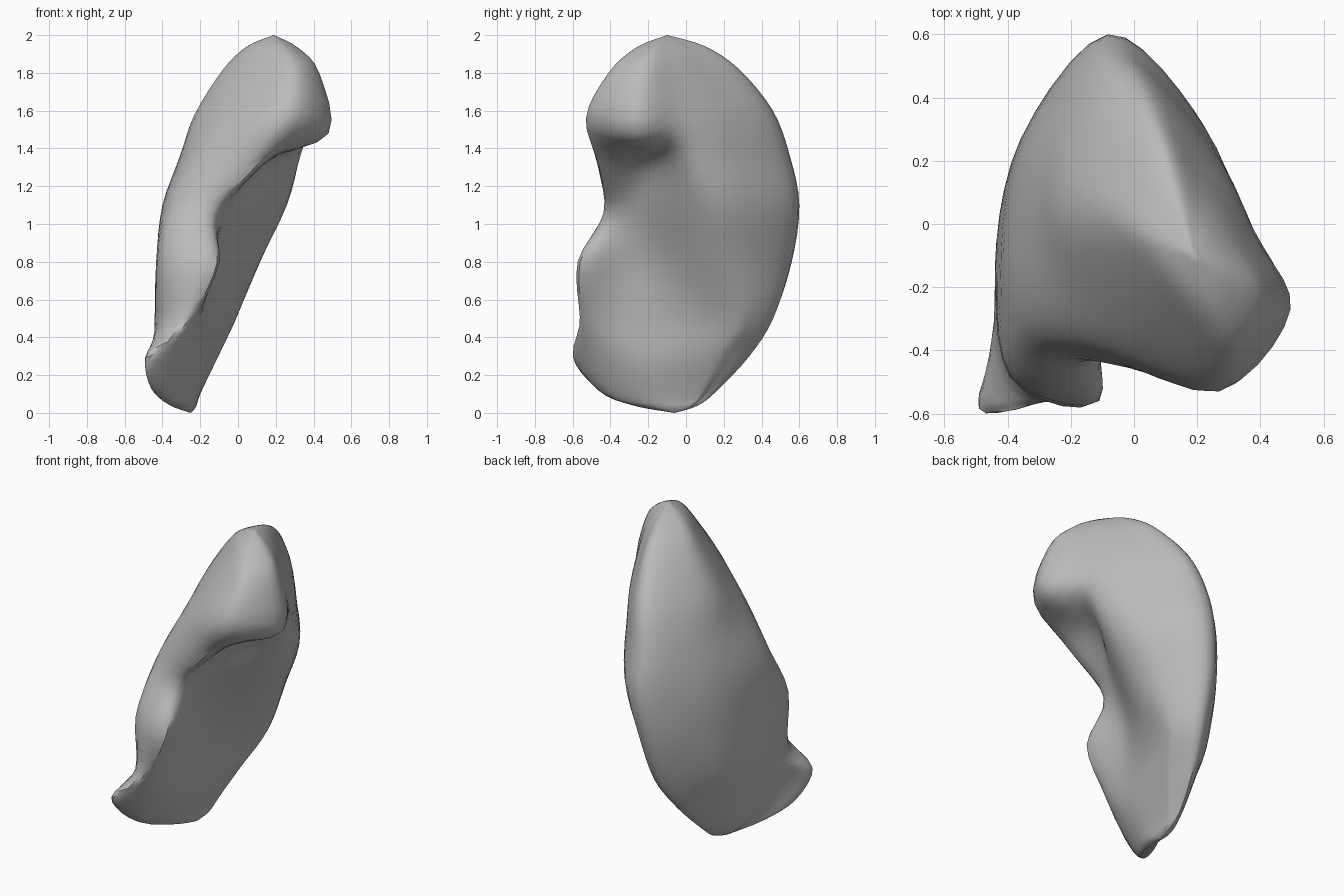
import bpy, bmesh, math
from mathutils import Vector

cube = bpy.data.objects.get("Cube")
if cube:
    bpy.data.objects.remove(cube, do_unlink=True)

STEPS_AROUND = 5
STEPS_UP = 4


def rail(*points):
    """Guide line running up the body from the lower end to the upper end."""
    return [Vector(p) for p in points]


def spline(a, b, c, d, t):
    """Smooth interpolation between b and c."""
    return 0.5 * (2 * b + (c - a) * t + (2 * a - 5 * b + 4 * c - d) * t ** 2
                  + (3 * b - a - 3 * c + d) * t ** 3)


def between(first, second, bulge, power):
    """Rail halfway between two others, pushed outward in the middle."""
    result = []
    for i, (p, q) in enumerate(zip(first, second)):
        swell = math.sin(math.pi * (i + 1) / (len(first) + 1)) ** power
        result.append((p + q) / 2 + Vector(bulge) * swell)
    return result


def cap_ring(ring, pole, width):
    """Rounded ring between an end ring and its pole."""
    scale = Vector((width, width, 0.33))
    return [pole + Vector([a * b for a, b in zip(p - pole, scale)]) for p in ring]


def smooth_ring(ring):
    """Closed smooth outline through the rail points."""
    n = len(ring)
    return [spline(ring[i - 1], ring[i], ring[(i + 1) % n], ring[(i + 2) % n], s / STEPS_AROUND)
            for i in range(n) for s in range(STEPS_AROUND)]


# Convex outer wall
outer_wall = rail((-.37, -.25, .13), (-.42, -.3, .32), (-.44, -.15, .5), (-.43, -.1, .8),
                  (-.4, -.08, 1.1), (-.3, -.05, 1.37), (-.22, -.03, 1.58), (-.07, -.02, 1.82))
# Front edge, with the small pointed corner near the bottom
front_lip = rail((-.46, -.46, .13), (-.49, -.585, .29), (-.4, -.47, .45), (-.39, -.48, .8),
                 (-.34, -.36, 1.1), (-.19, -.36, 1.35), (-.01, -.37, 1.58), (.1, -.27, 1.82))
front_rim = rail((-.36, -.42, .11), (-.31, -.53, .36), (-.23, -.55, .52), (-.11, -.56, .8),
                 (-.14, -.43, 1.05), (.09, -.46, 1.3), (.27, -.53, 1.56), (.3, -.41, 1.8))
# Hollow on the inner side, rising into the overhanging upper lobe
hollow = rail((-.24, -.2, .08), (-.19, -.25, .28), (-.17, -.25, .5), (-.13, -.25, .8),
              (-.02, -.23, 1.07), (.15, -.2, 1.33), (.48, -.27, 1.48), (.43, -.24, 1.8))
inner_ridge = rail((-.2, .05, .1), (-.11, .1, .3), (-.03, .18, .5), (.1, .12, .8),
                   (.25, .1, 1.1), (.33, .03, 1.36), (.38, -.02, 1.56), (.33, -.05, 1.82))
back_ridge = rail((-.24, .16, .12), (-.2, .33, .3), (-.15, .46, .5), (-.12, .56, .8),
                  (-.08, .6, 1.1), (-.06, .55, 1.36), (0, .46, 1.6), (.08, .28, 1.82))
back_inner = between(inner_ridge, back_ridge, (.09, .03, 0), 2)
back_outer = between(back_ridge, outer_wall, (-.085, .04, 0), 0.7)

# Rings from pole to pole
rails = [outer_wall, front_lip, front_rim, hollow, inner_ridge, back_inner, back_ridge, back_outer]
rings = [list(r) for r in zip(*rails)]
bottom, top = Vector((-.25, -.06, 0)), Vector((.19, -.1, 2))
count = len(rails)
rings = ([[bottom] * count, cap_ring(rings[0], bottom, 0.55)] + rings
         + [cap_ring(rings[-1], top, 0.53), [top] * count])
rings = [smooth_ring(r) for r in rings]

last = len(rings) - 1
levels = []
for i in range(last):
    quad = [rings[max(i - 1, 0)], rings[i], rings[i + 1], rings[min(i + 2, last)]]
    for s in range(STEPS_UP):
        levels.append([spline(*p, s / STEPS_UP) for p in zip(*quad)])
levels.append(rings[last])

# Skin the body
bm = bmesh.new()
grid = [[bm.verts.new(p) for p in level] for level in levels]
for low, high in zip(grid, grid[1:]):
    for i in range(len(low)):
        j = (i + 1) % len(low)
        bm.faces.new((low[i], low[j], high[j], high[i]))
bmesh.ops.remove_doubles(bm, verts=bm.verts, dist=0.0005)
bmesh.ops.recalc_face_normals(bm, faces=bm.faces)
mesh = bpy.data.meshes.new("organ_body")
bm.to_mesh(mesh)
bm.free()
body = bpy.data.objects.new("organ_body", mesh)
bpy.context.collection.objects.link(body)

# Plain grey surface
grey = bpy.data.materials.new("plain_grey")
grey.use_nodes = True
colour = (.5, .5, .5, 1)
grey.diffuse_color = colour
grey.node_tree.nodes["Principled BSDF"].inputs["Base Color"].default_value = colour
mesh.materials.append(grey)

bpy.context.view_layer.objects.active = body
body.select_set(True)
bpy.ops.object.shade_smooth_by_angle(angle=math.radians(40))
